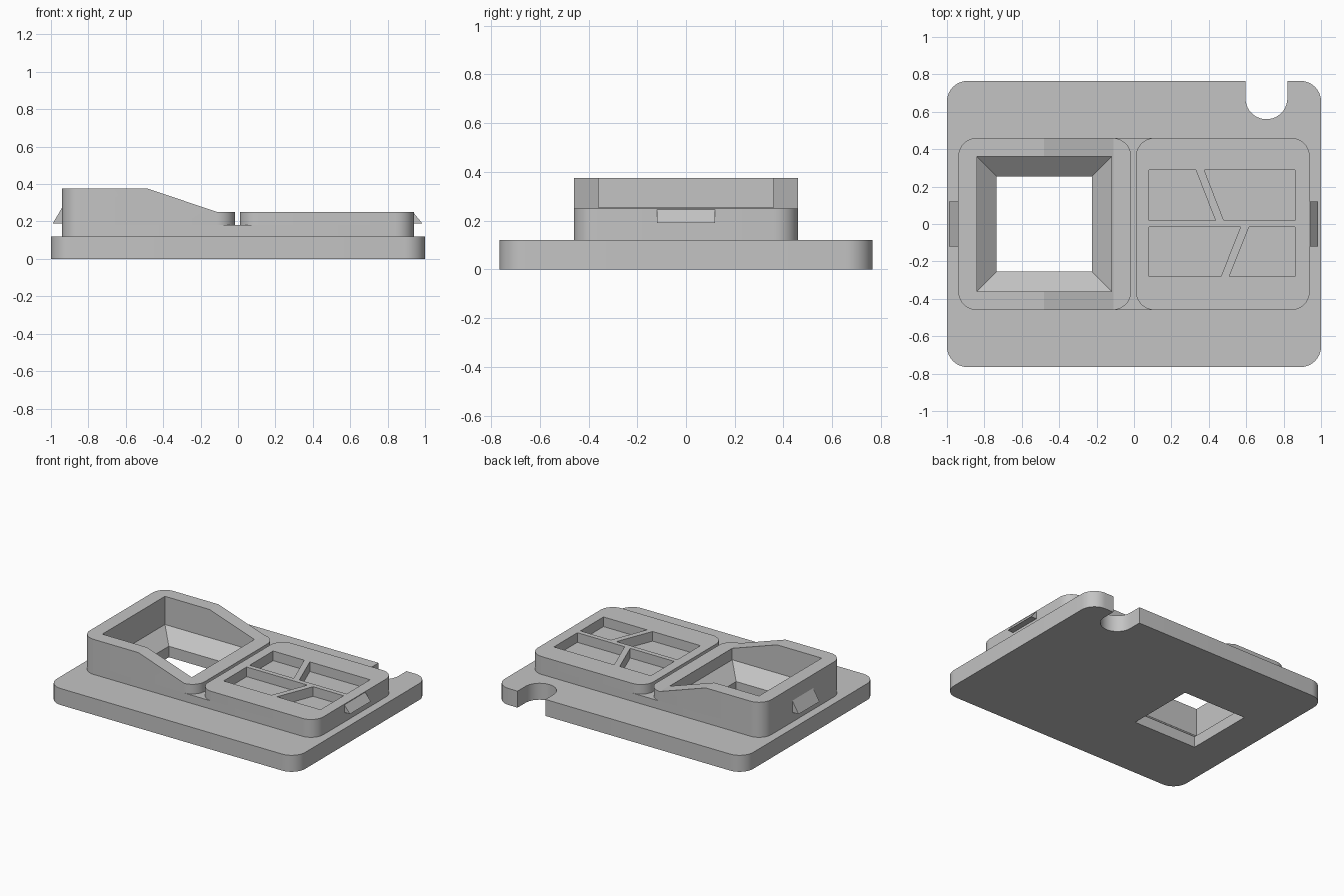
import bpy, bmesh, math
from mathutils import Vector

cube = bpy.data.objects.get("Cube")
if cube:
    bpy.data.objects.remove(cube, do_unlink=True)

grey = bpy.data.materials.new("plain grey")
grey.use_nodes = True
grey.diffuse_color = (0.55, 0.55, 0.55, 1)
grey.node_tree.nodes["Principled BSDF"].inputs["Base Color"].default_value = (0.55, 0.55, 0.55, 1)


def loft(name, sections):
    """Closed solid through rings of 3D points."""
    bm = bmesh.new()
    rings = [[bm.verts.new(p) for p in ring] for ring in sections]
    n = len(rings[0])
    for low, high in zip(rings, rings[1:]):
        for i in range(n):
            j = (i + 1) % n
            bm.faces.new((low[i], low[j], high[j], high[i]))
    bm.faces.new(rings[0][::-1])
    bm.faces.new(rings[-1])
    bmesh.ops.recalc_face_normals(bm, faces=bm.faces)
    mesh = bpy.data.meshes.new(name)
    bm.to_mesh(mesh)
    bm.free()
    mesh.materials.append(grey)
    obj = bpy.data.objects.new(name, mesh)
    bpy.context.collection.objects.link(obj)
    return obj


def prism(name, outline, z0, z1):
    return loft(name, [[(x, y, z) for x, y in outline] for z in (z0, z1)])


def side_prism(name, profile, y0, y1):
    return loft(name, [[(x, y, z) for x, z in profile] for y in (y0, y1)])


def rectangle(x0, x1, y0, y1):
    return [(x0, y0), (x1, y0), (x1, y1), (x0, y1)]


def rounded(x0, x1, half_y, radius, steps=10):
    """Rounded rectangle outline, counter-clockwise."""
    corners = [(x1 - radius, half_y - radius), (x0 + radius, half_y - radius),
               (x0 + radius, radius - half_y), (x1 - radius, radius - half_y)]
    points = []
    for k, (cx, cy) in enumerate(corners):
        for s in range(steps + 1):
            a = math.pi / 2 * (k + s / steps)
            points.append((cx + radius * math.cos(a), cy + radius * math.sin(a)))
    return points


def cut(obj, cutters):
    bpy.context.view_layer.objects.active = obj
    for c in cutters:
        mod = obj.modifiers.new("cut", "BOOLEAN")
        mod.operation, mod.solver, mod.object = "DIFFERENCE", "EXACT", c
        bpy.ops.object.modifier_apply(modifier=mod.name)


# Main solids
base = prism("base_plate", rounded(-1, 1, 0.765, 0.11), 0, 0.12)
lower = prism("lower_body", rounded(-0.94, 0.94, 0.46, 0.1), 0.12, 0.18)
frame = prism("raised_frame", rounded(-0.94, -0.015, 0.46, 0.1), 0.18, 0.375)
tray = prism("pocket_block", rounded(0.01, 0.94, 0.46, 0.1), 0.18, 0.25)

# Funnel opening: narrow throat, sloped sides, wide upper shaft
throat = rectangle(-0.735, -0.225, -0.255, 0.255)
shaft = rectangle(-0.84, -0.12, -0.36, 0.36)
funnel = loft("funnel_cutter", [[(x, y, z) for x, y in ring] for ring, z in
                                ((throat, -0.1), (throat, 0.08), (shaft, 0.17), (shaft, 0.5))])

# Sloping top of the frame
slope = side_prism("slope_cutter",
                   [(-0.48, 0.375), (-0.11, 0.25), (0.1, 0.25), (0.1, 0.6), (-0.48, 0.6)], -1, 1)

# Round-ended notch in the back edge
notch_arc = [(0.708 + 0.112 * math.cos(a), 0.672 + 0.112 * math.sin(a))
             for a in (math.pi * (1 + i / 20) for i in range(21))]
notch = prism("notch_cutter", notch_arc + [(0.82, 1), (0.596, 1)], -0.1, 0.3)

# Four pockets split by slanted ribs
pocket_outlines = [
    [(0.08, 0.02), (0.435, 0.02), (0.33, 0.29), (0.08, 0.29)],
    [(0.48, 0.02), (0.86, 0.02), (0.86, 0.29), (0.375, 0.29)],
    [(0.08, -0.28), (0.465, -0.28), (0.57, -0.015), (0.08, -0.015)],
    [(0.51, -0.28), (0.86, -0.28), (0.86, -0.015), (0.615, -0.015)],
]
pockets = [prism("pocket_cutter", o, 0.1, 0.4) for o in pocket_outlines]

cut(base, [notch, funnel])
cut(lower, [funnel])
cut(frame, [slope, funnel])
cut(tray, pockets)
for c in [funnel, slope, notch] + pockets:
    bpy.data.objects.remove(c, do_unlink=True)

# Wedge catches on both ends
left_clip = side_prism("left_catch", [(0.93, 0.19), (0.985, 0.19), (0.94, 0.245), (0.93, 0.245)],
                       -0.12, 0.12)
right_clip = side_prism("right_catch", [(-0.93, 0.19), (-0.99, 0.19), (-0.94, 0.275), (-0.93, 0.275)],
                        -0.12, 0.12)

# Smooth the rounded corners, keep all real edges sharp
bpy.ops.object.select_all(action="DESELECT")
for obj in (base, lower, frame, tray, left_clip, right_clip):
    obj.select_set(True)
bpy.context.view_layer.objects.active = base
bpy.ops.object.shade_smooth_by_angle(angle=math.radians(14))
